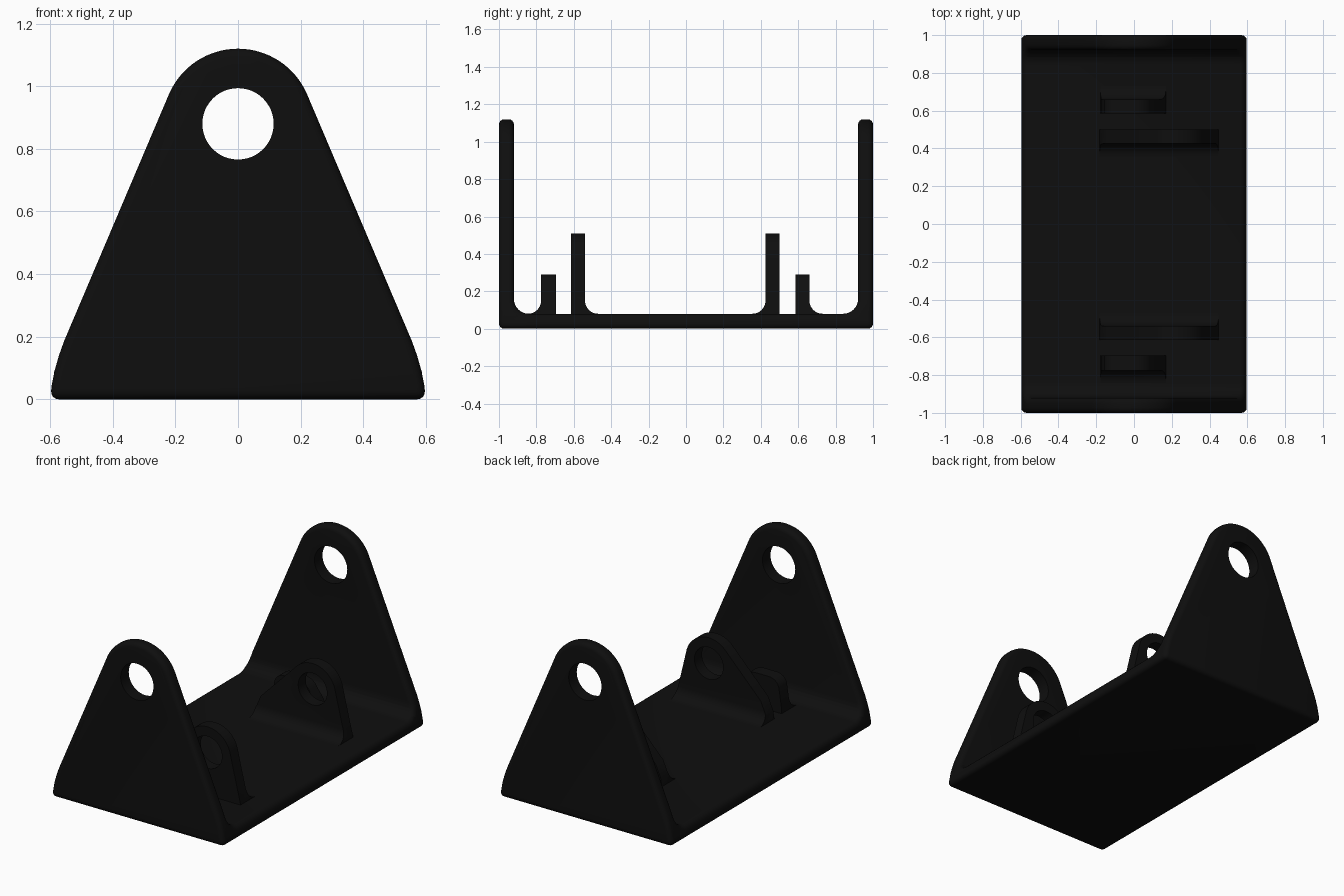
import bpy, bmesh, math
from math import cos, sin, pi, radians

if "Cube" in bpy.data.objects:
    bpy.data.objects.remove(bpy.data.objects["Cube"])

black = bpy.data.materials.new("matte_black")
black.diffuse_color = (0.0045, 0.0045, 0.0045, 1)
black.use_nodes = True
black.node_tree.nodes["Principled BSDF"].inputs["Base Color"].default_value = black.diffuse_color


def prism(name, pts, axis, lo, hi):
    """Extrude a closed 2D outline: axis 'x' takes (y, z), axis 'y' takes (x, z)."""
    bm = bmesh.new()
    put = (lambda p, t: (t, p[0], p[1])) if axis == 'x' else (lambda p, t: (p[0], t, p[1]))
    a = [bm.verts.new(put(p, lo)) for p in pts]
    b = [bm.verts.new(put(p, hi)) for p in pts]
    bm.faces.new(a)
    bm.faces.new(b[::-1])
    for i in range(len(pts)):
        j = (i + 1) % len(pts)
        bm.faces.new((a[i], b[i], b[j], a[j]))
    bmesh.ops.recalc_face_normals(bm, faces=bm.faces)
    me = bpy.data.meshes.new(name)
    bm.to_mesh(me)
    bm.free()
    me.materials.append(black)
    ob = bpy.data.objects.new(name, me)
    bpy.context.collection.objects.link(ob)
    return ob


def arc(cx, cz, r, a0, a1, n):
    return [(cx + r * cos(radians(a0 + (a1 - a0) * i / n)),
             cz + r * sin(radians(a0 + (a1 - a0) * i / n))) for i in range(n + 1)]


def apply(ob, mod):
    bpy.context.view_layer.objects.active = ob
    bpy.ops.object.modifier_apply(modifier=mod.name)


def boolean(ob, cutter, op):
    m = ob.modifiers.new("cut", 'BOOLEAN')
    m.operation, m.object, m.solver = op, cutter, 'EXACT'
    apply(ob, m)
    bpy.data.objects.remove(cutter)


def drill(ob, x, z, r):
    boolean(ob, prism("drill", arc(x, z, r, 0, 352.5, 47), 'y', -2, 2), 'DIFFERENCE')


def smooth(ob):
    bpy.ops.object.select_all(action='DESELECT')
    ob.select_set(True)
    bpy.context.view_layer.objects.active = ob
    bpy.ops.object.shade_smooth_by_angle(angle=radians(32))


T = 0.08   # sheet thickness
R = 0.08   # inner fillet radius

# U-shaped bracket: side profile cut to the front outline
half = [(0.92 - R, T)] + arc(0.92 - R, T + R, R, -90, 0, 8)[1:] + [(0.92, 1.4), (1, 1.4), (1, 0)]
profile = half + [(-y, z) for y, z in reversed(half)]
bracket = prism("bracket", profile, 'x', -0.8, 0.8)

right = [(0.6, 0), (0.595, 0.045), (0.585, 0.095), (0.572, 0.14), (0.556, 0.185)]
top = arc(0, 0.88, 0.24, 23, 157, 32)
outline = right + top + [(-x, z) for x, z in reversed(right)]
boolean(bracket, prism("outline", outline, 'y', -1.5, 1.5), 'INTERSECT')

# Rounded outer edges, then the pivot holes
bev = bracket.modifiers.new("round", 'BEVEL')
bev.width, bev.segments = 0.028, 4
bev.limit_method, bev.angle_limit = 'ANGLE', radians(40)
bev.use_clamp_overlap = False
apply(bracket, bev)
drill(bracket, 0, 0.88, 0.114)
smooth(bracket)


def tab(name, face, back, outline, hole=None):
    """Upright tab with a fillet at the foot of the side called face."""
    s = 1 if face > back else -1
    r = 0.07
    foot = [(face + s * (r - r * cos(t * pi / 16)), T + r - r * sin(t * pi / 16)) for t in range(9)]
    pts = [(back, 0.04), (back, 1), (face, 1)] + foot + [(face + s * r, 0.04)]
    ob = prism(name, pts, 'x', -0.8, 0.8)
    boolean(ob, prism("outline", outline, 'y', -1.5, 1.5), 'INTERSECT')
    if hole:
        drill(ob, *hole)
    smooth(ob)


# Tall tabs with an eye, leaning toward one side
tall = [(-0.19, 0.03), (0.455, 0.03), (0.445, 0.1), (0.425, 0.18)] + \
    arc(0.22, 0.35, 0.16, 10, 140, 20) + [(-0.14, 0.21), (-0.175, 0.13)]
# Short stop tabs
short = [(-0.18, 0.03), (0.18, 0.03), (0.165, 0.1), (0.13, 0.18)] + \
    arc(0.0, 0.19, 0.1, 25, 90, 8) + arc(-0.09, 0.22, 0.07, 90, 165, 6) + [(-0.175, 0.12)]

for side, tf, tb, sf, sb in (("front", -0.54, -0.615, -0.775, -0.695),
                             ("back", 0.425, 0.50, 0.66, 0.585)):
    tab(side + "_tall_tab", tf, tb, tall, (0.22, 0.35, 0.1))
    tab(side + "_short_tab", sf, sb, short)
